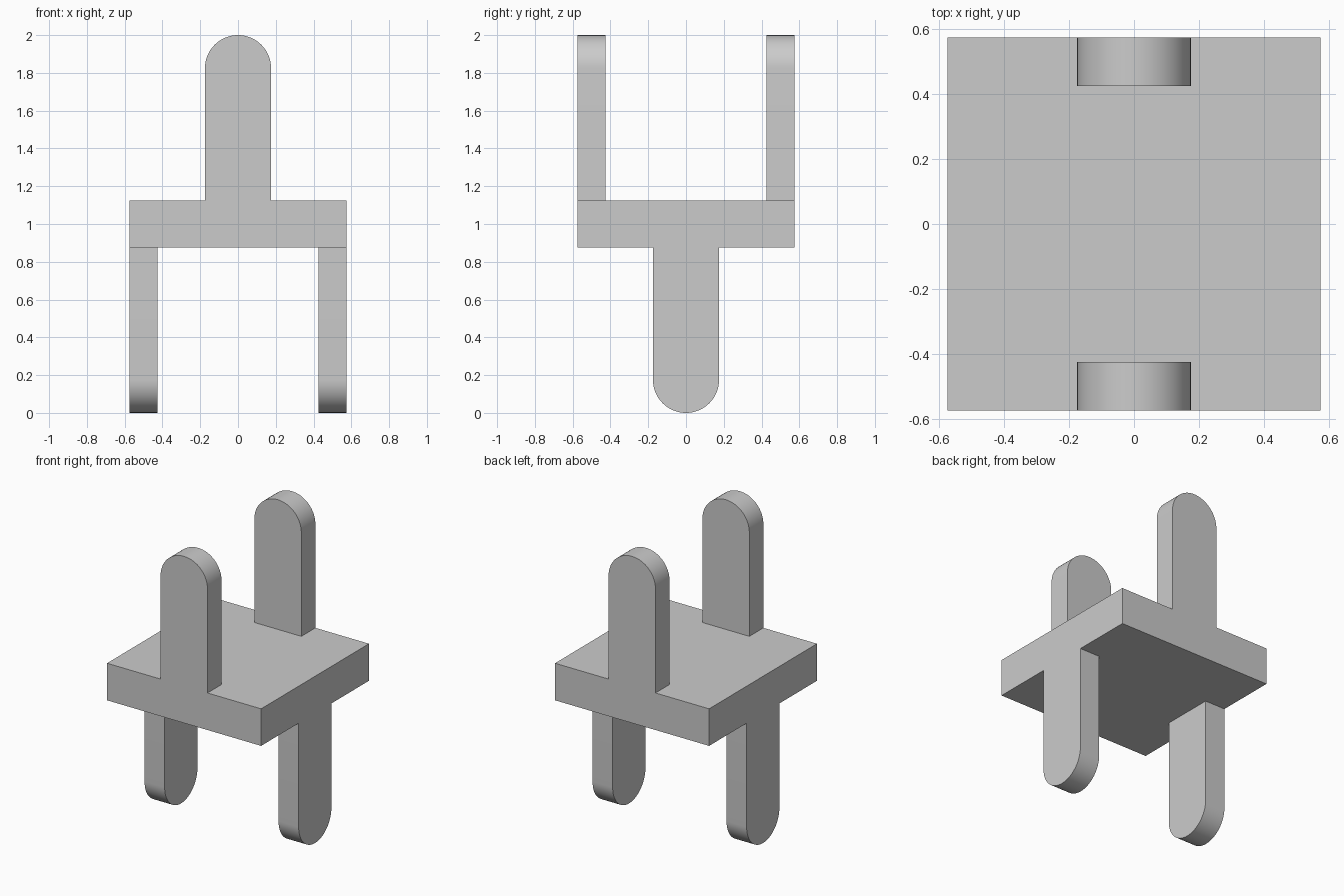
import bpy
import bmesh
import math
from mathutils import Matrix, Vector

cube = bpy.data.objects.get("Cube")
if cube:
    bpy.data.objects.remove(cube, do_unlink=True)

HALF = 0.575                     # half side of the square plate
PLATE_LOW, PLATE_HIGH = 0.875, 1.125
RADIUS, THICK = 0.175, 0.15      # prong tip radius and thickness
LENGTH = 0.875                   # prong length including the round tip

grey = bpy.data.materials.new("light_grey")
grey.use_nodes = True
colour = (0.6, 0.6, 0.6, 1)
grey.diffuse_color = colour
grey.node_tree.nodes["Principled BSDF"].inputs["Base Color"].default_value = colour


def add_object(name, bm):
    bmesh.ops.recalc_face_normals(bm, faces=bm.faces)
    mesh = bpy.data.meshes.new(name)
    bm.to_mesh(mesh)
    bm.free()
    mesh.materials.append(grey)
    obj = bpy.data.objects.new(name, mesh)
    bpy.context.collection.objects.link(obj)
    return obj


def prong(name, matrix, segments=32):
    """Round-tipped slab, standing on its base and extruded along y."""
    outline = [(-RADIUS, 0), (RADIUS, 0)]
    for i in range(segments + 1):
        a = math.pi * i / segments
        outline.append((RADIUS * math.cos(a),
                        LENGTH - RADIUS + RADIUS * math.sin(a)))
    bm = bmesh.new()
    face = bm.faces.new([bm.verts.new((x, -THICK / 2, z)) for x, z in outline])
    result = bmesh.ops.extrude_face_region(bm, geom=[face], use_keep_orig=True)
    moved = [v for v in result["geom"] if isinstance(v, bmesh.types.BMVert)]
    bmesh.ops.translate(bm, verts=moved, vec=Vector((0, THICK, 0)))
    bmesh.ops.transform(bm, matrix=matrix, verts=bm.verts)
    obj = add_object(name, bm)
    bpy.ops.object.select_all(action="DESELECT")
    obj.select_set(True)
    bpy.context.view_layer.objects.active = obj
    bpy.ops.object.shade_smooth_by_angle(angle=math.radians(30))


# Square plate
bm = bmesh.new()
bmesh.ops.create_cube(bm, size=1)
bmesh.ops.scale(bm, vec=(2 * HALF, 2 * HALF, PLATE_HIGH - PLATE_LOW), verts=bm.verts)
bmesh.ops.translate(bm, vec=(0, 0, (PLATE_LOW + PLATE_HIGH) / 2), verts=bm.verts)
add_object("plate", bm)

# Upper prongs at front and back, lower prongs at the sides, flush with the plate
offset = HALF - THICK / 2
turn = Matrix.Rotation(math.pi / 2, 4, "Z")
flip = Matrix.Rotation(math.pi, 4, "X")
for name, side in (("front", -1), ("back", 1)):
    prong("upper_prong_" + name, Matrix.Translation((0, side * offset, PLATE_HIGH)))
for name, side in (("right", -1), ("left", 1)):
    prong("lower_prong_" + name,
          Matrix.Translation((side * offset, 0, PLATE_LOW)) @ turn @ flip)
